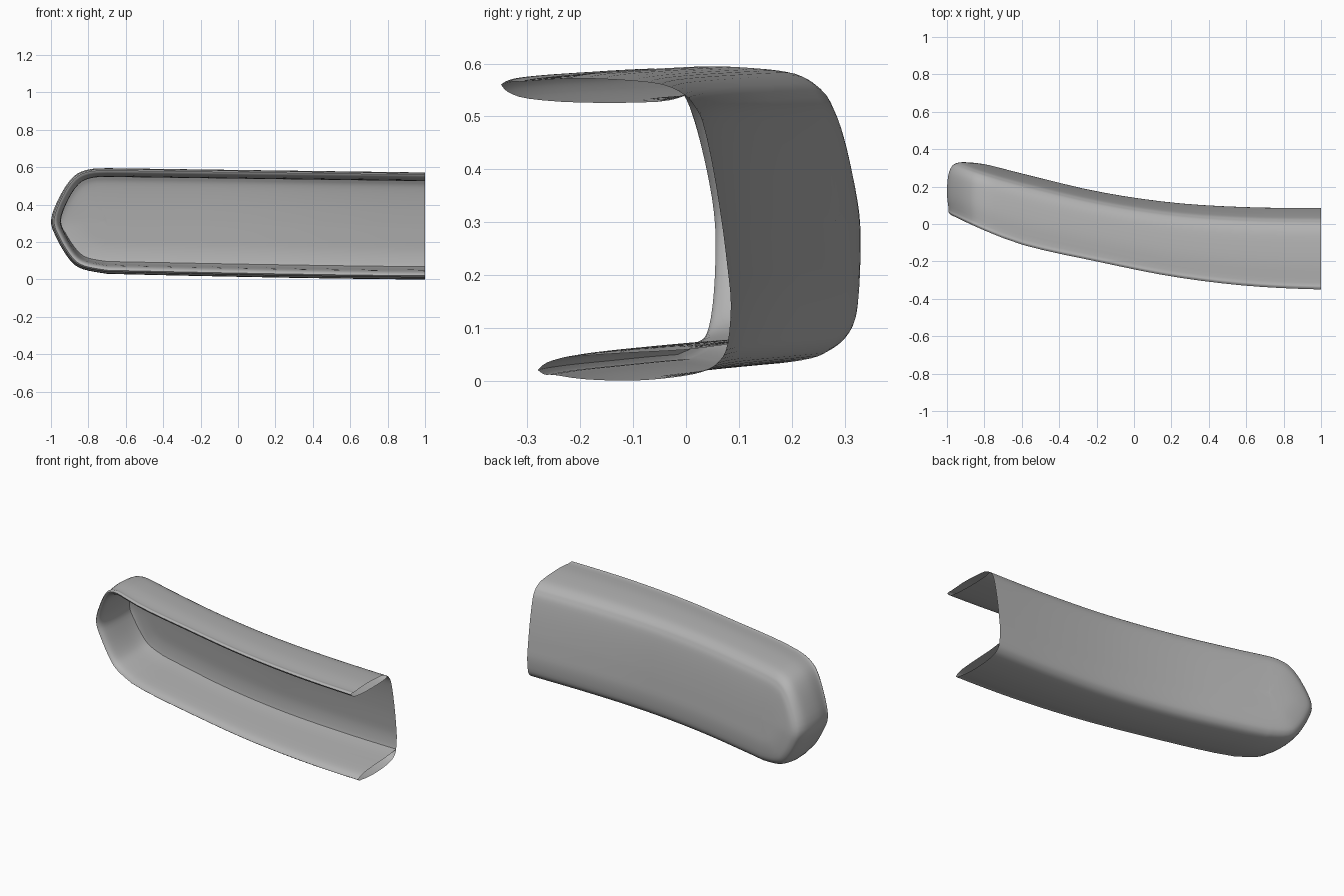
import bpy, bmesh
from mathutils import Vector

if "Cube" in bpy.data.objects:
    bpy.data.objects.remove(bpy.data.objects["Cube"])


def spline(pts, t):
    """Catmull-Rom point at t (0..1) through evenly weighted points."""
    n = len(pts) - 1
    i = min(int(t * n), n - 1)
    u = t * n - i
    a, b, c, d = (Vector(pts[max(0, min(n, k))]) for k in range(i - 1, i + 3))
    return b + (c - a) * u / 2 + (2 * a - 5 * b + 4 * c - d) * u * u / 2 \
        + (3 * b - a - 3 * c + d) * u ** 3 / 2


def dense(pts, per):
    n = (len(pts) - 1) * per
    return [spline(pts, k / n) for k in range(n + 1)]


# Plan curves (front edge, back face) from the rounded end to the open end
plan = [(0.03, 0.365), (-0.11, 0.27), (-0.2, 0.175),
        (-0.28, 0.115), (-0.33, 0.09), (-0.35, 0.085)]

# Front outline: straight top, rounded end, straight bottom
stations = [1 - 1.7 * k / 16 for k in range(17)]
top_line = [(1, 0.572), (0.5, 0.577), (0, 0.586), (-0.35, 0.593), (-0.7, 0.595)]
end_curve = [(-0.7, 0.595), (-0.8, 0.588), (-0.88, 0.55), (-0.95, 0.45),
             (-1, 0.32), (-0.97, 0.22), (-0.9, 0.105), (-0.83, 0.055), (-0.7, 0.03)]


def top_z(x):
    return 0.572 + 0.023 * min(1, (1 - x) / 1.7)


def bottom_z(x):
    return 0.03 * ((1 - x) / 1.7) ** 1.4


outline = [Vector((x, top_z(x))) for x in stations[:-1]]
outline += dense(end_curve, 4)
outline += [Vector((x, bottom_z(x))) for x in reversed(stations[:-1])]

# Section rows: spread and depth on the top side, then on the bottom side
shell_rows = dense([
    (0.96, 0, 0.93, 0.16), (0.985, 0.03, 0.96, 0.19), (0.978, 0.08, 0.962, 0.23),
    (1, 0.3, 0.99, 0.36), (0.99, 0.52, 1, 0.56), (0.96, 0.7, 0.98, 0.74),
    (0.89, 0.8, 0.94, 0.88), (0.82, 0.84, 0.87, 0.95), (0.72, 0.875, 0.76, 0.985),
    (0.5, 0.91, 0.5, 1), (0.25, 0.94, 0.25, 0.985), (0, 0.965, 0, 0.965)], 3)
lip_rows = dense([
    (0.96, 0, 0.93, 0.16), (0.91, 0.03, 0.88, 0.2), (0.866, 0.12, 0.845, 0.29),
    (0.84, 0.35, 0.82, 0.5), (0.845, 0.68, 0.795, 0.8), (0.885, 0.8, 0.76, 0.985)], 3)


def place(p, row):
    """Put an outline point on a section row and bend it along the plan."""
    centre = Vector((max(p.x, -0.7), 0.298 - 0.012 * p.x))
    side = max(0, min(1, 0.5 + (p.y - centre.y) / 0.56))
    spread = row[2] + (row[0] - row[2]) * side
    depth = row[3] + (row[1] - row[3]) * side
    q = centre + (p - centre) * spread
    front, back = spline(plan, max(0, min(1, (q.x + 1) / 2)))
    return q.x, front + (back - front) * depth, q.y


def loft(name, rows, flip, mat):
    bm = bmesh.new()
    grid = [[bm.verts.new(place(p, r)) for p in outline] for r in rows]
    for a, b in zip(grid, grid[1:]):
        for i in range(len(outline) - 1):
            quad = [a[i], a[i + 1], b[i + 1], b[i]]
            bm.faces.new(quad[::-1] if flip else quad)
    bmesh.ops.remove_doubles(bm, verts=bm.verts, dist=0.0005)
    mesh = bpy.data.meshes.new(name)
    bm.to_mesh(mesh)
    bm.free()
    mesh.materials.append(mat)
    obj = bpy.data.objects.new(name, mesh)
    bpy.context.collection.objects.link(obj)
    bpy.ops.object.select_all(action='DESELECT')
    obj.select_set(True)
    bpy.context.view_layer.objects.active = obj
    bpy.ops.object.shade_smooth_by_angle(angle=0.7)


grey = bpy.data.materials.new("plain_grey")
grey.use_nodes = True
colour = (0.45, 0.45, 0.45, 1)
grey.diffuse_color = colour
grey.node_tree.nodes["Principled BSDF"].inputs["Base Color"].default_value = colour

# Outer shell and the inner lip wall that thickens the rim
loft("outer_shell", shell_rows, True, grey)
loft("inner_lip", lip_rows, False, grey)
